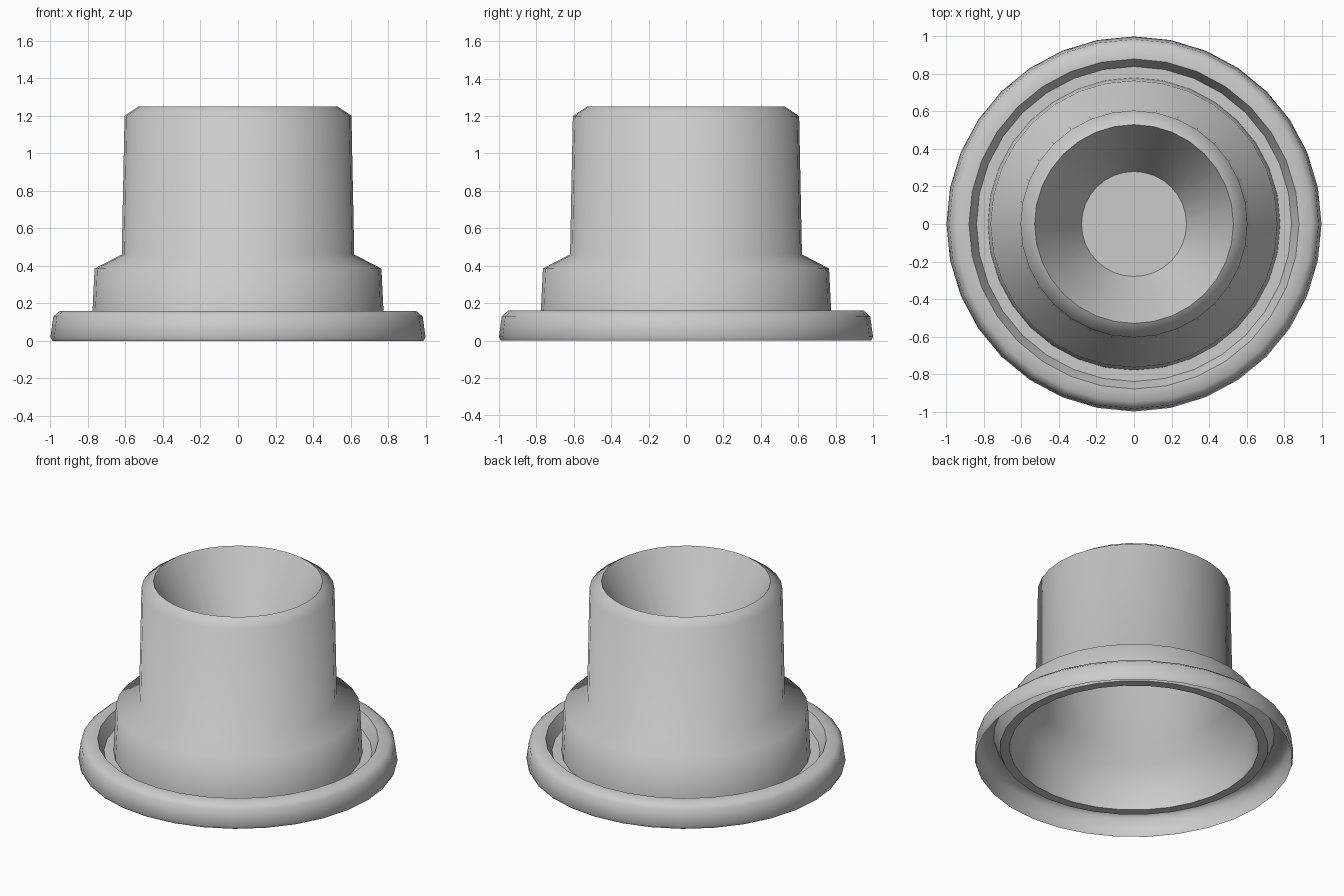
import bpy, bmesh
from math import cos, sin, tau

SIDES = 32

cube = bpy.data.objects.get("Cube")
if cube:
    bpy.data.objects.remove(cube, do_unlink=True)

grey = bpy.data.materials.new("plain_grey")
grey.use_nodes = True
colour = (0.6, 0.6, 0.6, 1.0)
grey.diffuse_color = colour
grey.node_tree.nodes["Principled BSDF"].inputs["Base Color"].default_value = colour


def lathe(name, profile, sharp=(), cap=False):
    """Spin (radius, height) points, listed from the centre outwards, into a thin shell."""
    bm = bmesh.new()
    rings = [[bm.verts.new((r * cos(tau * j / SIDES), r * sin(tau * j / SIDES), z))
              for j in range(SIDES)] for r, z in profile]
    if cap:
        bm.faces.new(rings[0])
    for a, b in zip(rings, rings[1:]):
        for j in range(SIDES):
            k = (j + 1) % SIDES
            bm.faces.new((a[j], b[j], b[k], a[k]))
    for f in bm.faces:
        f.smooth = True
    for i in sharp:
        for j in range(SIDES):
            bm.edges.get((rings[i][j], rings[i][(j + 1) % SIDES])).smooth = False
    mesh = bpy.data.meshes.new(name)
    bm.to_mesh(mesh)
    bm.free()
    mesh.materials.append(grey)
    obj = bpy.data.objects.new(name, mesh)
    bpy.context.collection.objects.link(obj)
    return obj


# Cup: recessed floor, sloping bowl, bevelled rim, tapered wall and shoulder
lathe("cup_body", [(0.28, 0.82), (0.53, 1.25), (0.605, 1.2), (0.62, 0.46),
                   (0.765, 0.385), (0.78, 0.075)], sharp=(0, 1), cap=True)

# Flange: gutter around the cup, then a rounded skirt open underneath
lathe("flange", [(0.78, 0.075), (0.84, 0.075), (0.88, 0.16), (0.95, 0.16),
                 (0.985, 0.13), (1.0, 0.02), (0.99, 0.0)], sharp=(1, 2))
